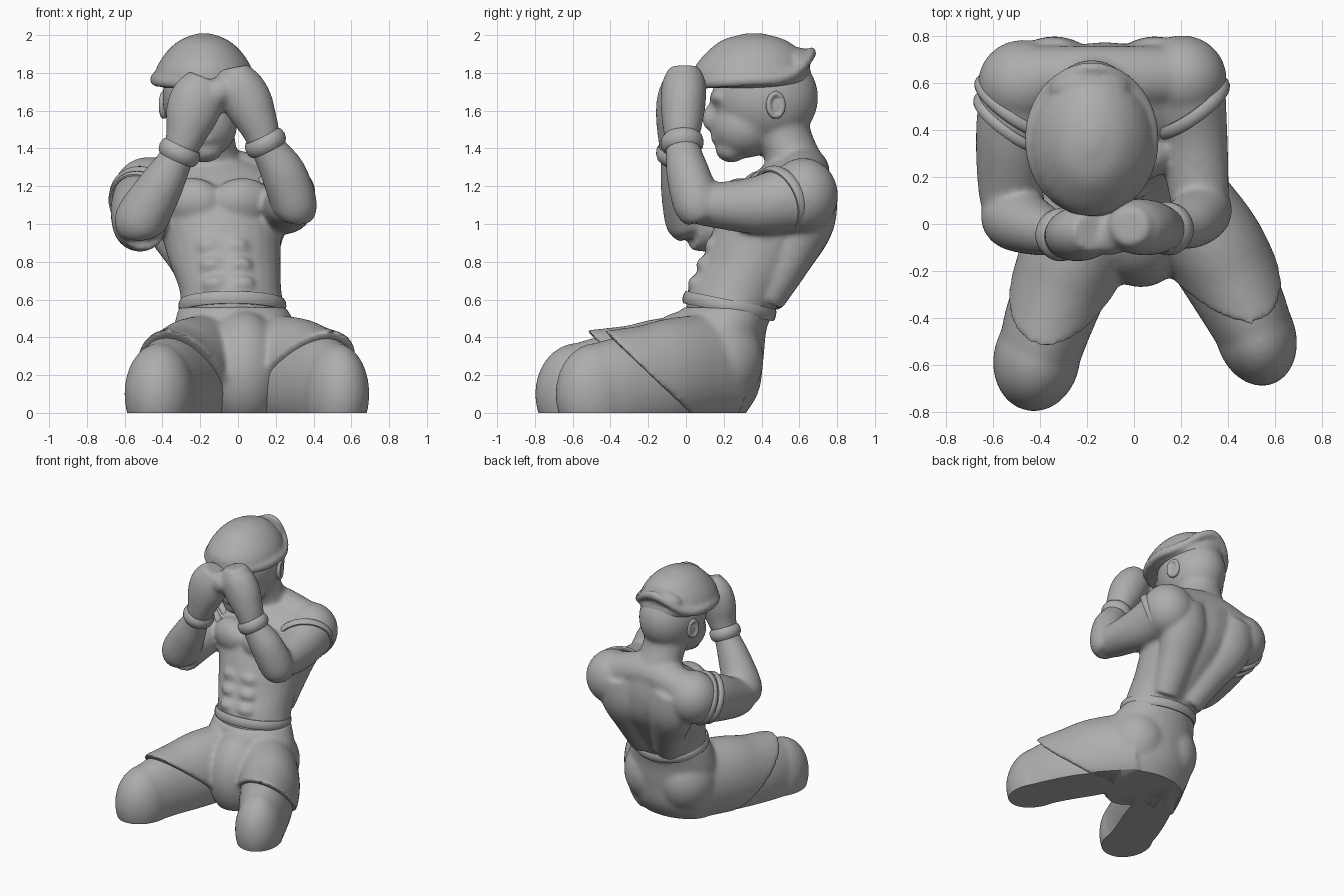
import bpy, bmesh, math
from mathutils import Vector, Matrix

cube = bpy.data.objects.get("Cube")
if cube:
    bpy.data.objects.remove(cube)

GREY = (0.42, 0.42, 0.42, 1)
clay = bpy.data.materials.new("clay grey")
clay.use_nodes = True
clay.diffuse_color = GREY
clay.node_tree.nodes["Principled BSDF"].inputs["Base Color"].default_value = GREY


def ball(bm, centre, size, tilt=0, turn=0):
    """Ellipsoid, tilted about x and turned about z (degrees)."""
    m = (Matrix.Translation(centre) @ Matrix.Rotation(math.radians(turn), 4, 'Z')
         @ Matrix.Rotation(math.radians(tilt), 4, 'X') @ Matrix.Diagonal((*size, 1)))
    bmesh.ops.create_icosphere(bm, subdivisions=4, radius=1, matrix=m)


def smooth_path(rows, steps=6):
    """Catmull-Rom interpolation of rows of numbers."""
    rows = [Vector(r) for r in rows]
    pts = [rows[0]] + rows + [rows[-1]]
    out = []
    for p, q, r, s in zip(pts, pts[1:], pts[2:], pts[3:]):
        for i in range(steps):
            t = i / steps
            out.append(0.5 * (2 * q + (r - p) * t + (2 * p - 5 * q + 4 * r - s) * t * t
                              + (3 * q - p - 3 * r + s) * t ** 3))
    return out + [rows[-1]]


def loft(bm, rows, level=False, sides=28):
    """Skin over rows (x, y, z, half width, half depth); level keeps rings horizontal."""
    path = smooth_path(rows)
    spine = [Vector((p[0], p[1], p[2])) for p in path]
    last = len(path) - 1
    rings, faces = [], []
    for i, p in enumerate(path):
        side, up = Vector((1, 0, 0)), Vector((0, 1, 0))
        if not level:
            t = (spine[min(i + 1, last)] - spine[max(i - 1, 0)]).normalized()
            ref = Vector((0, 0, 1)) if abs(t.z) < 0.6 else Vector((0, 1, 0))
            side = t.cross(ref).normalized()
            up = side.cross(t)
        rings.append([bm.verts.new(spine[i] + side * p[3] * math.cos(a) + up * p[4] * math.sin(a))
                      for a in (math.tau * k / sides for k in range(sides))])
    for a, b in zip(rings, rings[1:]):
        for k in range(sides):
            n = (k + 1) % sides
            faces.append(bm.faces.new((a[k], a[n], b[n], b[k])))
    return faces + [bm.faces.new(rings[0]), bm.faces.new(rings[-1])]


def cut_open(bm, faces, point, normal):
    """Slice faces, drop the part on the normal's side and close the hole."""
    geom = {e for f in faces for e in (f, *f.edges, *f.verts)}
    bmesh.ops.bisect_plane(bm, geom=list(geom), plane_co=point, plane_no=normal, clear_outer=True)
    bmesh.ops.holes_fill(bm, edges=[e for e in bm.edges if e.is_boundary])


def band(bm, centre, normal, a, b, thick, wide, lift=lambda s: 0, around=48):
    """Closed elliptical band of oval section; lift(s) raises it, s = -1 front to 1 back."""
    q = Vector(normal).normalized().to_track_quat('Z', 'Y').to_matrix()
    rings = []
    for i in range(around):
        u = math.tau * i / around
        c, s = math.cos(u), math.sin(u)
        rise = Vector((0, 0, lift((q @ Vector((0, s, 0))).y)))
        ring = []
        for k in range(10):
            v = math.tau * k / 10
            r = thick * math.cos(v)
            local = Vector(((a + r) * c, (b + r) * s, wide * math.sin(v)))
            ring.append(bm.verts.new(Vector(centre) + q @ local + rise))
        rings.append(ring)
    for i in range(around):
        p, n = rings[i], rings[(i + 1) % around]
        for k in range(10):
            m = (k + 1) % 10
            bm.faces.new((p[k], n[k], n[m], p[m]))


def finish(name, bm, voxel=0, relax=0):
    """Turn into an object: fuse, relax, cut flat at the floor, shade smooth."""
    bmesh.ops.recalc_face_normals(bm, faces=bm.faces)
    me = bpy.data.meshes.new(name)
    bm.to_mesh(me)
    bm.free()
    ob = bpy.data.objects.new(name, me)
    bpy.context.collection.objects.link(ob)
    if voxel:
        rm = ob.modifiers.new("fuse", 'REMESH')
        rm.mode, rm.voxel_size = 'VOXEL', voxel
        sm = ob.modifiers.new("relax", 'SMOOTH')
        sm.factor, sm.iterations = 0.5, relax
        deps = bpy.context.evaluated_depsgraph_get()
        fused = bpy.data.meshes.new_from_object(ob.evaluated_get(deps))
        ob.modifiers.clear()
        cut = bmesh.new()
        cut.from_mesh(fused)
        cut_open(cut, cut.faces[:], (0, 0, 0), (0, 0, -1))
        cut.to_mesh(fused)
        cut.free()
        ob.data = fused
    ob.data.materials.clear()
    ob.data.materials.append(clay)
    bpy.ops.object.select_all(action='DESELECT')
    ob.select_set(True)
    bpy.context.view_layer.objects.active = ob
    bpy.ops.object.shade_smooth_by_angle(angle=math.radians(50))


# Torso with chest, abdomen and back muscles
body = bmesh.new()
loft(body, [(-.02, .21, .4, .27, .2), (-.03, .235, .55, .275, .235), (-.04, .275, .65, .27, .265),
            (-.07, .365, .8, .295, .285), (-.09, .44, .95, .32, .305), (-.12, .49, 1.1, .36, .285),
            (-.13, .54, 1.23, .36, .225), (-.14, .59, 1.33, .22, .15)], level=True)
for s in (-1, 1):
    ball(body, (-.11 + s * .135, .285, 1.12), (.165, .105, .125), turn=s * 18)
    loft(body, [(-.04 + s * .1, .42, .6, .11, .1), (-.08 + s * .15, .55, .82, .14, .12),
                (-.12 + s * .2, .65, 1.02, .18, .14), (-.13 + s * .23, .655, 1.2, .17, .14)])
    for k in range(3):
        ball(body, (-.05 - k * .015 + s * .07, .055 + k * .045, .68 + k * .1), (.07, .045, .05), 25)
# Shoulders, upper arms, forearms and hands
ball(body, (-.475, .6, 1.16), (.19, .185, .195))
ball(body, (.205, .62, 1.15), (.19, .185, .2))
loft(body, [(-.475, .62, 1.16, .18, .18), (-.51, .38, 1.08, .165, .175),
            (-.525, .15, 1.0, .14, .145), (-.5, .04, 1.0, .13, .14)])
loft(body, [(.205, .62, 1.15, .185, .19), (.25, .38, 1.1, .15, .155),
            (.275, .15, 1.1, .13, .12), (.28, .08, 1.11, .12, .115)])
loft(body, [(-.53, .06, .95, .1, .1), (-.515, .03, 1.02, .14, .14), (-.41, -.02, 1.2, .12, .115),
            (-.32, -.045, 1.36, .09, .09), (-.28, -.05, 1.46, .105, .1), (-.245, -.045, 1.58, .14, .115),
            (-.21, -.035, 1.68, .14, .115), (-.17, -.03, 1.77, .095, .085)])
loft(body, [(.3, .09, 1.03, .09, .09), (.3, .06, 1.1, .12, .125), (.24, .01, 1.27, .12, .115),
            (.15, -.02, 1.42, .09, .09), (.11, -.02, 1.52, .105, .105), (.055, -.015, 1.64, .13, .12),
            (0, -.01, 1.75, .12, .115), (-.02, -.01, 1.83, .08, .08)])
ball(body, (-.1, -.045, 1.7), (.08, .09, .08))
# Shoulder slopes, neck and head
loft(body, [(-.45, .63, 1.21, .13, .13), (-.14, .62, 1.28, .14, .13), (.18, .63, 1.21, .13, .13)])
loft(body, [(-.15, .6, 1.24, .22, .165), (-.165, .565, 1.36, .17, .155), (-.18, .5, 1.5, .16, .16),
            (-.18, .48, 1.65, .17, .17)], level=True)
ball(body, (-.18, .42, 1.67), (.22, .28, .26))
ball(body, (-.18, .315, 1.52), (.175, .185, .17), 15)
ball(body, (-.18, .24, 1.395), (.1, .085, .07))
ball(body, (-.18, .19, 1.67), (.14, .065, .05))
ball(body, (-.18, .145, 1.57), (.042, .06, .08), -20)
ball(body, (-.18, .175, 1.455), (.07, .045, .04))
# Bare knees and shins
loft(body, [(-.17, .06, .15, .18, .23), (-.28, -.2, .15, .195, .26), (-.36, -.4, .14, .19, .27),
            (-.41, -.57, .1, .175, .26)])
ball(body, (-.415, -.575, .1), (.185, .225, .27), turn=-10)
loft(body, [(.17, .1, .15, .18, .23), (.34, -.13, .15, .195, .26), (.45, -.32, .14, .185, .265),
            (.52, -.47, .1, .165, .26)])
ball(body, (.52, -.475, .1), (.17, .22, .27), turn=18)
finish("body", body, 0.014, 12)

# Shorts: two legs with slanted hems, then seat and lap
shorts = bmesh.new()
for hem, rows in (
        (-.52, [(-.1, .18, .23, .23, .3), (-.24, -.1, .21, .23, .295), (-.31, -.28, .18, .22, .285),
                (-.39, -.55, .15, .205, .285)]),
        (-.43, [(.1, .18, .23, .23, .3), (.3, -.05, .21, .225, .295), (.4, -.21, .18, .215, .285),
                (.5, -.42, .15, .195, .285)])):
    cut_open(shorts, loft(shorts, rows), (0, hem, .43), (0, -.42, -.44))
loft(shorts, [(-.02, .13, -.08, .24, .13), (0, .13, .1, .33, .25), (0, .14, .28, .35, .27),
              (-.01, .175, .43, .335, .25), (-.03, .22, .56, .285, .24)], level=True)
for s in (-1, 1):
    ball(shorts, (s * .14, .18, .28), (.22, .23, .25))
ball(shorts, (.03, .0, .22), (.22, .27, .32))
finish("shorts", shorts, 0.014, 14)

waistband = bmesh.new()
band(waistband, (-.03, .23, .565), (0, .2, 1), .272, .238, .014, .035)
finish("waistband", waistband)

# Cuffs and wristbands
for name, centre, normal, a, b, thick, wide in (
        ("left_wristband", (.145, -.02, 1.43), (-.5, -.1, 1), .088, .088, .026, .045),
        ("right_wristband", (-.31, -.045, 1.38), (.45, -.1, 1), .088, .088, .026, .045),
        ("left_sleeve_cuff", (.23, .5, 1.13), (.7, -1, -.4), .19, .17, .016, .03),
        ("right_sleeve_cuff", (-.495, .5, 1.12), (-.7, -1, -.4), .2, .178, .016, .026),
        ("right_sleeve_fold", (-.505, .43, 1.1), (-.7, -1, -.4), .196, .174, .014, .024)):
    bm = bmesh.new()
    band(bm, centre, normal, a, b, thick, wide)
    finish(name, bm)

# Ears
for name, s in (("left_ear", 1), ("right_ear", -1)):
    bm = bmesh.new()
    band(bm, (-.18 + s * .212, .475, 1.63), (s, .3, 0), .04, .06, .015, .018)
    ball(bm, (-.18 + s * .2, .47, 1.62), (.022, .04, .055))
    finish(name, bm, 0.008, 4)

# Cap: soft dome with a rolled rim sweeping up into a peak at the back
cap = bmesh.new()
loft(cap, [(-.18, .35, 1.72, .22, .28), (-.18, .35, 1.76, .265, .315), (-.18, .35, 1.83, .25, .305),
           (-.18, .36, 1.91, .2, .25), (-.18, .36, 1.975, .125, .165), (-.18, .36, 2.01, .03, .04)],
     level=True)
band(cap, (-.18, .36, 1.765), (0, 0, 1), .262, .305, .026, .034,
     lift=lambda s: .14 * max(0, s) ** 4 - .02 * max(0, -s))
ball(cap, (-.19, .57, 1.85), (.17, .1, .075), 35)
finish("cap", cap, 0.012, 10)
